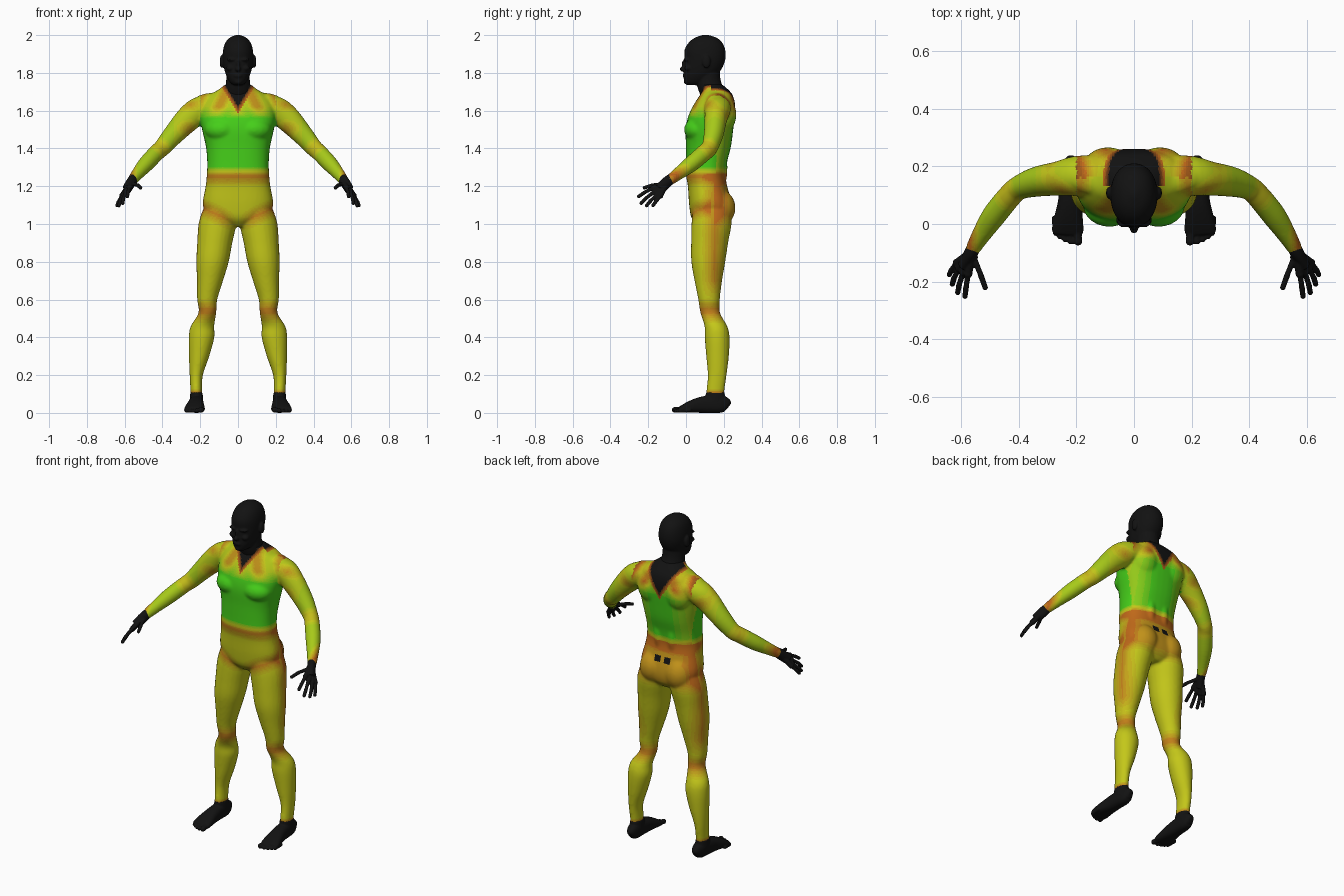
import bpy, bmesh, math
from mathutils import Vector, Matrix

X, Y, Z = Vector((1, 0, 0)), Vector((0, 1, 0)), Vector((0, 0, 1))

# Colour ramp: green, yellow, orange, black in small steps
STOPS = [(.06, .62, .01), (.55, .57, .01), (.52, .14, .01), (.006, .006, .006)]
STEPS = 6
ramp = []
for i in range(3 * STEPS + 1):
    a, f = min(i // STEPS, 2), i / STEPS - min(i // STEPS, 2)
    m = bpy.data.materials.new("skin_tone_%02d" % i)
    m.diffuse_color = (*[p + (q - p) * f for p, q in zip(STOPS[a], STOPS[a + 1])], 1)
    ramp.append(m)


def catmull(p, n=4):
    out = []
    for i in range(len(p) - 1):
        a, b, c, d = p[max(i - 1, 0)], p[i], p[i + 1], p[min(i + 2, len(p) - 1)]
        for k in range(n):
            t = k / n
            out.append([.5 * (2 * q + (r - o) * t + (2 * o - 5 * q + 4 * r - s) * t * t
                        + (3 * q - o - 3 * r + s) * t ** 3) for o, q, r, s in zip(a, b, c, d)])
    return out + [list(p[-1])]


def loft(bm, secs, s=1, flat=False, power=1.0, n=24):
    """Skin rings (x, y, z, radius_u, radius_v); flat keeps the rings level."""
    secs = catmull(secs)
    pts = [Vector((c[0] * s, c[1], c[2])) for c in secs]
    rings = []
    for i, c in enumerate(secs):
        u, v = X, Y
        if not flat:
            t = (pts[min(i + 1, len(pts) - 1)] - pts[max(i - 1, 0)]).normalized()
            u = t.cross(Z).normalized()
            v = u.cross(t)
        ring = []
        for k in range(n):
            a = 2 * math.pi * k / n
            ca, sa = math.cos(a), math.sin(a)
            ring.append(bm.verts.new(pts[i] + u * max(c[3], .001) * math.copysign(abs(ca) ** power, ca)
                                     + v * max(c[4], .001) * math.copysign(abs(sa) ** power, sa)))
        rings.append(ring)
    for r, q in zip(rings, rings[1:]):
        for k in range(n):
            bm.faces.new((r[k], r[(k + 1) % n], q[(k + 1) % n], q[k]))
    bm.faces.new(rings[0])
    bm.faces.new(rings[-1])


def blob(bm, c, r, s=1):
    bmesh.ops.create_uvsphere(bm, u_segments=24, v_segments=16, radius=1,
                              matrix=Matrix.Translation((c[0] * s, c[1], c[2])) @ Matrix.Diagonal((*r, 1)))


def digit(bm, pts, r, s):
    for a, b in zip(pts, pts[1:]):
        loft(bm, [(*a, r, r), (*b, r * .9, r * .9)], s, n=12)
    for p in pts:
        blob(bm, p, (r * .95,) * 3, s)


def finish(name, bm, voxel, smooth, paint=None):
    """Fuse overlapping forms into one smooth skin and colour it."""
    bmesh.ops.recalc_face_normals(bm, faces=bm.faces)
    me = bpy.data.meshes.new(name)
    bm.to_mesh(me)
    bm.free()
    ob = bpy.data.objects.new(name, me)
    bpy.context.collection.objects.link(ob)
    rm = ob.modifiers.new("fuse", 'REMESH')
    rm.mode, rm.voxel_size = 'VOXEL', voxel
    sm = ob.modifiers.new("soften", 'SMOOTH')
    sm.factor, sm.iterations = .5, smooth
    dg = bpy.context.evaluated_depsgraph_get()
    new = bpy.data.meshes.new_from_object(ob.evaluated_get(dg))
    ob.modifiers.clear()
    ob.data = new
    new.materials.clear()
    for m in (ramp if paint else ramp[-1:]):
        new.materials.append(m)
    for v in new.vertices:
        v.co.z = max(v.co.z, 0)
    for f in new.polygons:
        f.use_smooth = True
        if paint:
            f.material_index = round(max(0, min(3, paint(f.center))) * STEPS)
    return ob


def band(d, w):
    return max(0, 1 - abs(d) / w)


def body_paint(p):
    x, y, z = abs(p.x), p.y, p.z
    neck = (z - (1.62 if y < .13 else 1.57)) * .62 - x
    if z > 1.5 and x < .14 and neck > -.02:
        return 2 + min(1, (neck + .02) / .025)
    if x > .2 + max(0, 1.55 - z) * .3 and z > 1.15:            # arms
        t = .75 + 1.2 * band((Vector((x, y, z)) - Vector((.42, .11, 1.39))).length, .07)
        t += 1.4 * band(x - .57, .035)
        return t + .9 * band(x - .25, .09) * (.5 + .5 * math.sin(45 * z + 30 * y))
    if z > 1.27:                                               # chest and back
        t = max(0, min(1, (z - 1.56) / .06)) * (1.25 + .5 * math.sin(50 * x + 25 * z))
        return t + (max(0, .6 * (x - .06) / .12) if y > .16 else 0) + 1.3 * band(z - 1.27, .035)
    if y > .17 and abs(x - .032) < .018 and abs(z - 1.165) < .018:
        return 3
    t = 1 + .9 * band(z - 1.25, .05) + .95 * band(z - .54, .07) + 1.6 * band(z - .085, .045)
    if .92 < z and y < .13:                                    # groin crease
        t += .85 * band(z - 1.0 - x * .45, .06) * min(1, x / .08)
    if z > .6:                                                 # outer thigh and seat
        t += .8 * band(y - .15, .07) * min(1, max(0, (x - .12) / .06)) * min(1, (z - .6) / .1)
        if y > .15 and z > .98:
            t += .75 * min(1, (z - .98) / .07)
    return min(t, 2 if z > .11 else 3)


# Body: torso, limbs and muscle forms fused
bm = bmesh.new()
torso = [(.985, .05, .07, .2), (1.03, .15, .03, .24), (1.1, .186, .017, .245), (1.2, .171, .01, .218),
         (1.26, .165, .0, .21), (1.33, .163, .0, .218), (1.41, .17, .0, .238), (1.5, .19, -.002, .25),
         (1.57, .2, .012, .258), (1.63, .19, .04, .26), (1.68, .155, .072, .248), (1.71, .105, .085, .225),
         (1.74, .066, .07, .19)]
loft(bm, [(0, (f + b) / 2, z, w, (b - f) / 2) for z, w, f, b in torso], flat=True, power=.82, n=40)
leg = [(.22, .155, .085, .031, .048), (.221, .156, .12, .031, .048), (.221, .165, .2, .035, .05),
       (.206, .167, .3, .054, .06), (.193, .165, .4, .068, .066), (.188, .158, .46, .062, .06),
       (.162, .128, .53, .047, .052), (.163, .122, .6, .053, .057), (.148, .118, .7, .069, .073),
       (.135, .118, .8, .086, .09), (.123, .125, .9, .093, .098), (.109, .135, 1.0, .1, .106),
       (.1, .135, 1.07, .088, .1)]
arm = [(.12, .165, 1.63, .075, .055), (.2, .166, 1.605, .07, .07), (.26, .158, 1.56, .06, .069),
       (.34, .146, 1.475, .052, .056), (.4, .125, 1.405, .042, .047), (.43, .098, 1.378, .042, .045),
       (.485, .03, 1.32, .042, .043), (.53, -.038, 1.268, .033, .034), (.562, -.092, 1.228, .025, .028)]
for s in (1, -1):
    loft(bm, leg, s, flat=True)
    loft(bm, arm, s)
    blob(bm, (.085, .065, 1.5), (.092, .075, .065), s)         # chest
    blob(bm, (.085, .17, 1.085), (.085, .092, .1), s)          # seat
    blob(bm, (.09, .2, 1.58), (.085, .066, .1), s)             # shoulder blade
    blob(bm, (.045, .165, 1.3), (.04, .055, .15), s)           # lower back
    blob(bm, (.12, .16, 1.655), (.11, .06, .04), s)            # shoulder top
finish("body", bm, .008, 5, body_paint)

# Head with neck, nose, lips, brow and ears
bm = bmesh.new()
skull = [(1.735, .022, .005, .07), (1.75, .042, -.007, .11), (1.78, .06, -.012, .15), (1.82, .073, -.01, .188),
         (1.87, .081, -.008, .208), (1.92, .079, -.008, .208), (1.96, .067, .014, .192),
         (1.985, .045, .045, .164), (1.998, .018, .08, .128), (2.002, .004, .1, .108)]
loft(bm, [(0, (f + b) / 2, z, w, (b - f) / 2) for z, w, f, b in skull], flat=True, power=.93, n=36)
loft(bm, [(0, .155, 1.66, .08, .07), (0, .13, 1.72, .068, .068), (0, .118, 1.77, .062, .064),
          (0, .115, 1.84, .06, .065)], flat=True)
blob(bm, (0, -.016, 1.82), (.015, .017, .014))
blob(bm, (0, -.01, 1.84), (.009, .013, .032))
blob(bm, (0, -.008, 1.785), (.024, .01, .011))
blob(bm, (0, .003, 1.753), (.02, .015, .014))
for s in (1, -1):
    blob(bm, (.03, .006, 1.87), (.03, .019, .009), s)
    blob(bm, (.04, .012, 1.825), (.022, .02, .016), s)
    blob(bm, (.086, .108, 1.86), (.011, .022, .035), s)
finish("head", bm, .005, 3)

# Hands and feet
FINGERS = [[(-.575, -.172, 1.192), (-.582, -.218, 1.168), (-.586, -.25, 1.146)],
           [(-.592, -.166, 1.172), (-.606, -.21, 1.138), (-.611, -.237, 1.11)],
           [(-.606, -.152, 1.157), (-.624, -.188, 1.122), (-.63, -.208, 1.098)],
           [(-.614, -.135, 1.15), (-.633, -.16, 1.118), (-.64, -.175, 1.098)],
           [(-.556, -.115, 1.213), (-.532, -.175, 1.206), (-.516, -.22, 1.192)]]
TOES = [(.194, -.06, .016), (.219, -.06, .012), (.239, -.053, .011), (.256, -.043, .011), (.271, -.031, .011)]
for s, side in ((-1, "left"), (1, "right")):
    bm = bmesh.new()
    for f in FINGERS:
        digit(bm, f, .0105, -s)
        digit(bm, [(-.562, -.098, 1.225), f[0]], .016, -s)
    loft(bm, [(.552, -.075, 1.242, .024, .027), (.565, -.1, 1.222, .024, .03),
              (.59, -.14, 1.183, .02, .03)], s)
    finish(side + "_hand", bm, .0035, 3)

    bm = bmesh.new()
    loft(bm, [(.218, .228, .035, .012, .018), (.218, .215, .042, .026, .036), (.219, .18, .048, .035, .048),
              (.221, .12, .046, .038, .046), (.223, .07, .041, .042, .041), (.227, .02, .031, .05, .031),
              (.23, -.02, .02, .055, .02), (.231, -.035, .016, .05, .014)], s, power=.8)
    loft(bm, [(.22, .155, .03, .036, .055), (.22, .155, .07, .036, .054), (.22, .155, .108, .032, .049)],
         s, flat=True)
    for x, y, r in TOES:
        digit(bm, [(x + .004, y + .05, r + .004), (x, y, r)], r, s)
    finish(side + "_foot", bm, .004, 3)
